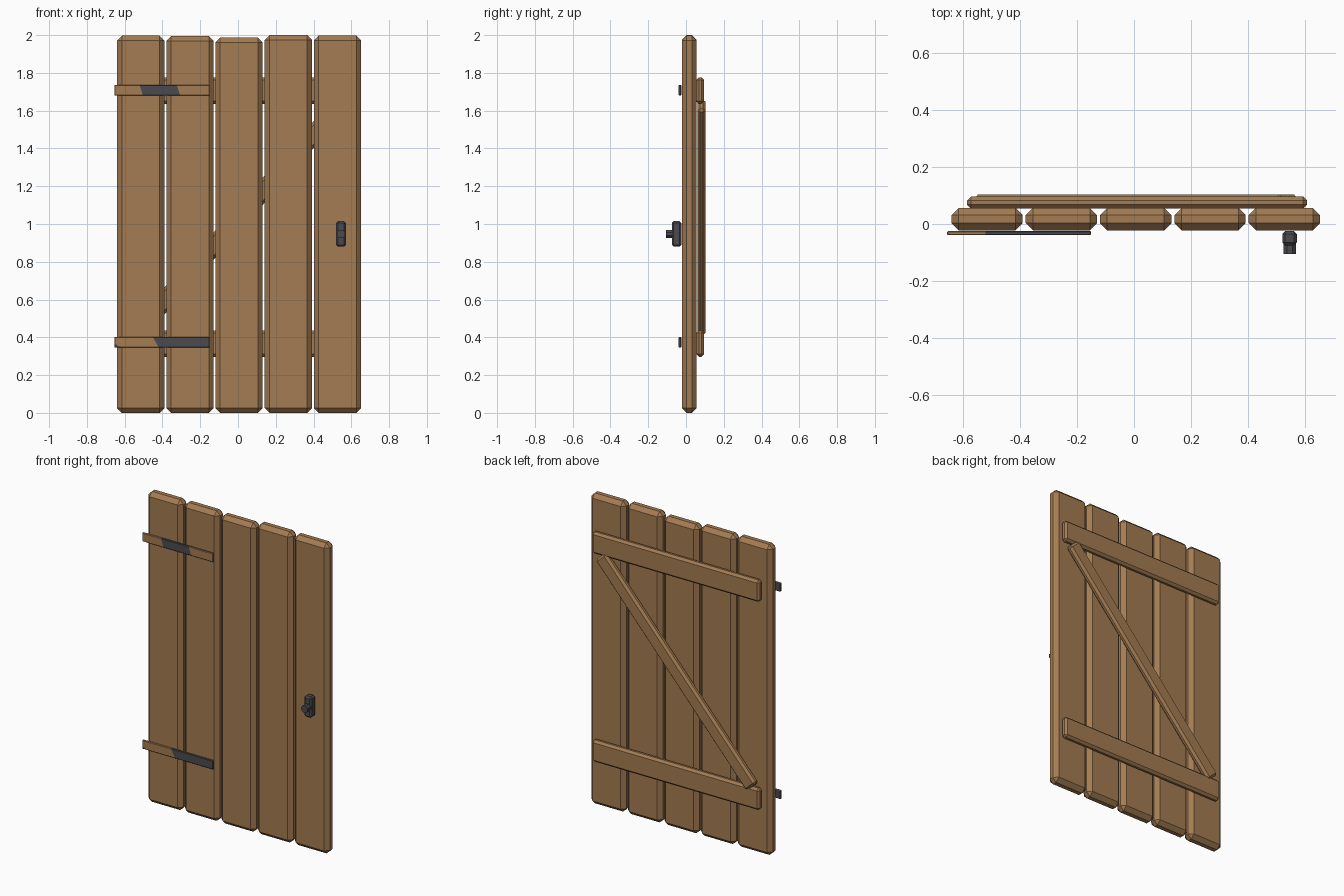
import bpy, bmesh, math
from mathutils import Matrix, Vector

cube = bpy.data.objects.get("Cube")
if cube:
    bpy.data.objects.remove(cube, do_unlink=True)


def material(name, rgb):
    m = bpy.data.materials.new(name)
    m.use_nodes = True
    m.diffuse_color = (*rgb, 1)
    m.node_tree.nodes["Principled BSDF"].inputs["Base Color"].default_value = (*rgb, 1)
    return m


wood = material("warm_wood", (0.37, 0.2, 0.085))
iron = material("dark_iron", (0.07, 0.07, 0.08))


def finish(name, bm, *mats):
    bm.normal_update()
    mesh = bpy.data.meshes.new(name)
    bm.to_mesh(mesh)
    bm.free()
    for m in mats:
        mesh.materials.append(m)
    obj = bpy.data.objects.new(name, mesh)
    bpy.context.collection.objects.link(obj)
    return obj


def chamfered_box(lo, hi, chamfer):
    lo, hi = Vector(lo), Vector(hi)
    bm = bmesh.new()
    bmesh.ops.create_cube(bm, size=1)
    bmesh.ops.scale(bm, vec=hi - lo, verts=bm.verts)
    bmesh.ops.translate(bm, vec=(lo + hi) / 2, verts=bm.verts)
    bmesh.ops.bevel(bm, geom=bm.edges[:], offset=chamfer, segments=1,
                    profile=0.5, affect='EDGES')
    bm.normal_update()
    return bm


# Upright planks with slightly uneven tops
for i, top in enumerate((1.997, 1.995, 1.987, 2.0, 1.997)):
    x = -0.515 + 0.2605 * i
    bm = chamfered_box((x - 0.125, -0.022, 0), (x + 0.125, 0.056, top), 0.025)
    finish(f"plank_{i + 1}", bm, wood)

# Horizontal battens on the back
for name, z in (("lower_batten", 0.367), ("upper_batten", 1.706)):
    bm = chamfered_box((-0.585, 0.054, z - 0.07), (0.607, 0.096, z + 0.07), 0.014)
    finish(name, bm, wood)

# Diagonal brace between the battens
bm = chamfered_box((-0.805, 0.06, -0.048), (0.805, 0.104, 0.048), 0.014)
bm.transform(Matrix.Translation((0.007, 0, 1.035)) @ Matrix.Rotation(-math.radians(48.1), 4, 'Y'))
finish("diagonal_brace", bm, wood)


# Hinge straps: iron, with worn wood-coloured areas bounded by slanted lines
def strap(name, z, lines, is_wood):
    bm = chamfered_box((-0.655, -0.039, z - 0.028), (-0.15, -0.025, z + 0.028), 0.003)
    for x, slope in lines:
        bmesh.ops.bisect_plane(bm, geom=bm.verts[:] + bm.edges[:] + bm.faces[:],
                               plane_co=(x, 0, z), plane_no=(1, 0, slope))
    bm.normal_update()
    for f in bm.faces:
        c = f.calc_center_median()
        if f.normal.y < -0.5:
            worn = is_wood([c.x - x + slope * (c.z - z) for x, slope in lines])
        else:
            worn = f.normal.z > 0.5 and c.x < lines[0][0]
        f.material_index = 0 if worn else 1
    finish(name, bm, wood, iron)


strap("upper_hinge_strap", 1.708, ((-0.512, 0.3), (-0.315, 0.35)),
      lambda d: d[0] < 0 or d[1] > 0)
strap("lower_hinge_strap", 0.374, ((-0.435, 0.55), (-0.667, 1.7)),
      lambda d: d[0] < 0 and d[1] > 0)

# Latch plate and its eight-sided knob
finish("latch_plate", chamfered_box((0.52, -0.075, 0.88), (0.571, -0.025, 1.015), 0.01), iron)
bm = bmesh.new()
bmesh.ops.create_cone(bm, cap_ends=True, segments=8, radius1=0.024, radius2=0.024, depth=0.04)
bm.transform(Matrix.Translation((0.5455, -0.085, 0.947)) @ Matrix.Rotation(math.pi / 2, 4, 'X')
             @ Matrix.Rotation(math.pi / 8, 4, 'Z'))
finish("latch_knob", bm, iron)
